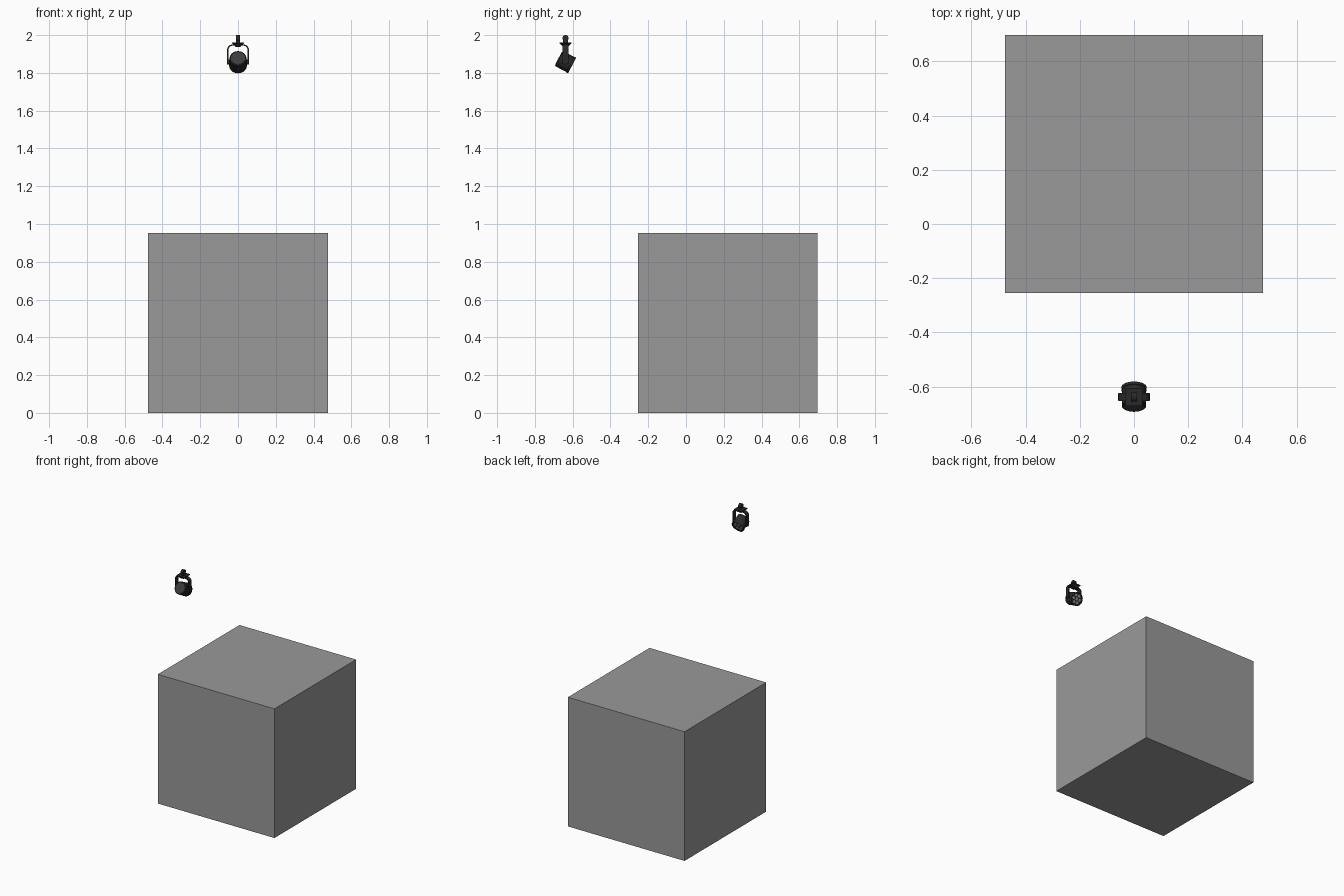
import bpy, bmesh, math
from mathutils import Matrix, Vector

if "Cube" in bpy.data.objects:
    bpy.data.objects.remove(bpy.data.objects["Cube"])


def material(name, v):
    m = bpy.data.materials.new(name)
    m.diffuse_color = (v, v, v, 1)
    m.use_nodes = True
    m.node_tree.nodes["Principled BSDF"].inputs["Base Color"].default_value = m.diffuse_color
    return m


GREY = material("mid_grey", 0.32)
BLACK = material("matte_black", 0.022)
DARK = material("dark_grey", 0.045)
LENS = material("lens_grey", 0.25)


def finish(name, bm, mat, matrix=Matrix(), smooth=True):
    bmesh.ops.recalc_face_normals(bm, faces=bm.faces)
    me = bpy.data.meshes.new(name)
    bm.to_mesh(me)
    bm.free()
    ob = bpy.data.objects.new(name, me)
    bpy.context.collection.objects.link(ob)
    me.materials.append(mat)
    me.transform(matrix)
    if smooth:
        bpy.ops.object.select_all(action='DESELECT')
        ob.select_set(True)
        bpy.context.view_layer.objects.active = ob
        bpy.ops.object.shade_smooth_by_angle(angle=math.radians(35))
    return ob


def box(name, size, loc, mat, taper=1.0):
    """Box whose lower face is scaled by taper."""
    bm = bmesh.new()
    bmesh.ops.create_cube(bm, size=1)
    for v in bm.verts:
        k = taper if v.co.z < 0 else 1
        v.co = Vector((v.co.x * size[0] * k, v.co.y * size[1] * k, v.co.z * size[2])) + Vector(loc)
    return finish(name, bm, mat, smooth=False)


def lathe(name, profile, mat, matrix, steps=32):
    """Spin (radius, height) points about local z."""
    bm = bmesh.new()
    vs = [bm.verts.new((r, 0, z)) for r, z in profile]
    es = [bm.edges.new(p) for p in zip(vs, vs[1:])]
    bmesh.ops.spin(bm, geom=vs + es, axis=(0, 0, 1), cent=(0, 0, 0),
                   angle=math.tau, steps=steps)
    bmesh.ops.remove_doubles(bm, verts=bm.verts, dist=1e-5)
    return finish(name, bm, mat, matrix)


def rod(name, r, length, mat, matrix, steps=20):
    h = length / 2
    return lathe(name, [(0, -h), (r, -h), (r, h), (0, h)], mat, matrix, steps)


# Large plain block
box("block", (0.952, 0.952, 0.953), (0, 0.221, 0.4765), GREY)

# Lamp head, tilted down towards the block
PIVOT = Vector((0, -0.638, 1.858))
AIM = Vector((0, 0.885, -0.465))
HEAD = Matrix.Translation(PIVOT) @ AIM.to_track_quat('Z', 'Y').to_matrix().to_4x4()
lathe("lamp_housing", [(0, -0.04), (0.041, -0.04), (0.045, -0.037), (0.045, 0.028),
                       (0.047, 0.029), (0.047, 0.04), (0.042, 0.04), (0.042, 0.034),
                       (0, 0.034)], BLACK, HEAD)
rod("rear_cap", 0.037, 0.003, DARK, HEAD @ Matrix.Translation((0, 0, -0.0405)), 32)

# Cluster of small lenses in the mouth of the lamp
spots = [(0, 0)] + [(0.026 * math.cos(i * math.tau / 6), 0.026 * math.sin(i * math.tau / 6))
                    for i in range(6)]
for x, y in spots:
    lathe("small_lens", [(0.0105, 0.033), (0.0105, 0.036), (0.007, 0.038), (0, 0.039)],
          LENS, HEAD @ Matrix.Translation((x, y, 0)), 16)

# U-shaped yoke with rounded shoulders
Y0, TOP, LOW, W, T, R = PIVOT.y, 1.951, 1.848, 0.058, 0.007, 0.03


def arch(off):
    w, r = W - off, R - off
    right = [(w, LOW)] + [(W - R + r * math.cos(a), TOP - R + r * math.sin(a))
                          for a in (i * math.pi / 12 for i in range(7))]
    return right + [(-x, z) for x, z in reversed(right)]


bm = bmesh.new()
outer, inner = [[bm.verts.new((x, Y0 - 0.015, z)) for x, z in arch(o)] for o in (0, T)]
for i in range(len(outer) - 1):
    bm.faces.new((outer[i], outer[i + 1], inner[i + 1], inner[i]))
ext = bmesh.ops.extrude_face_region(bm, geom=bm.faces[:])
for v in ext["geom"]:
    if isinstance(v, bmesh.types.BMVert):
        v.co.y += 0.03
finish("yoke", bm, BLACK)

# Pivot knobs joining head and yoke
SIDE = Matrix.Rotation(math.pi / 2, 4, 'Y')
for s in (-1, 1):
    rod("pivot_knob", 0.013, 0.017, BLACK,
        Matrix.Translation(PIVOT + Vector((s * 0.051, 0, 0))) @ SIDE)

# Mounting plate, stem and hanging clamp
box("mount_plate", (0.064, 0.066, 0.006), (0, Y0, 1.959), BLACK)
box("mount_flare", (0.062, 0.064, 0.018), (0, Y0, 1.947), BLACK, 0.4)
box("clamp_stem", (0.02, 0.024, 0.022), (0, Y0, 1.971), BLACK)
rod("clamp_ring", 0.0165, 0.021, BLACK, Matrix.Translation((0, Y0, 1.9835)) @ SIDE)
